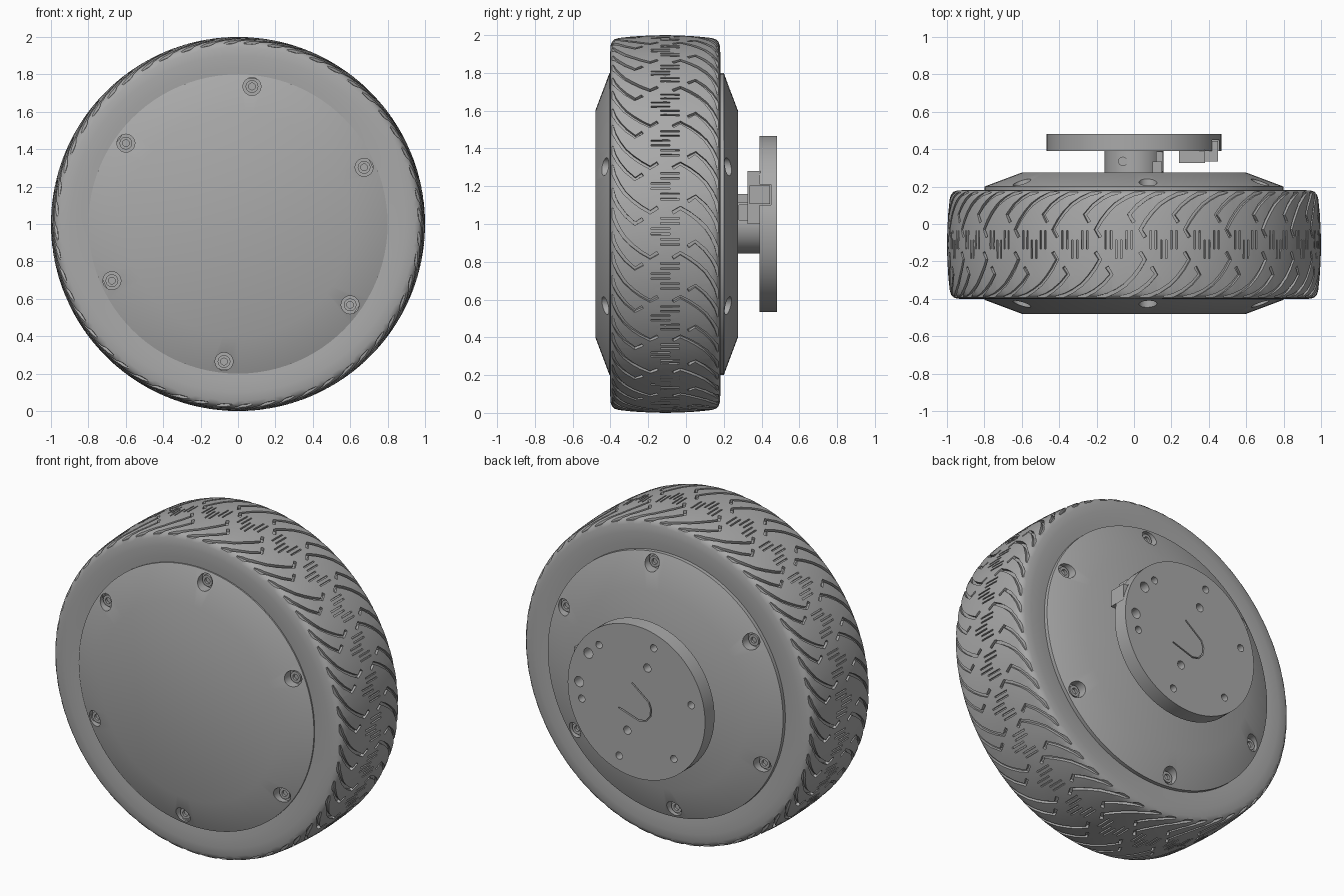
import bpy, bmesh
from math import sin, cos, pi, radians
from mathutils import Vector

if "Cube" in bpy.data.objects:
    bpy.data.objects.remove(bpy.data.objects["Cube"])

GREY = (0.4, 0.4, 0.4, 1)
grey = bpy.data.materials.new("plain grey")
grey.use_nodes = True
grey.diffuse_color = GREY
grey.node_tree.nodes["Principled BSDF"].inputs["Base Color"].default_value = GREY


def finish(bm, name):
    bmesh.ops.recalc_face_normals(bm, faces=bm.faces)
    mesh = bpy.data.meshes.new(name)
    bm.to_mesh(mesh)
    bm.free()
    mesh.materials.append(grey)
    obj = bpy.data.objects.new(name, mesh)
    bpy.context.collection.objects.link(obj)
    return obj


def add_revolve(bm, profile, segs, x=0, z=1, closed=False):
    """Spin (radius, y) points around an axis parallel to y."""
    rings = []
    for r, y in profile:
        if r == 0:
            rings.append([bm.verts.new((x, y, z))] * segs)
        else:
            rings.append([bm.verts.new((x + r * sin(2 * pi * i / segs), y,
                                        z + r * cos(2 * pi * i / segs))) for i in range(segs)])
    pairs = list(zip(rings, rings[1:]))
    if closed:
        pairs.append((rings[-1], rings[0]))
    for a, b in pairs:
        for i in range(segs):
            j = (i + 1) % segs
            bm.faces.new(list(dict.fromkeys((a[i], a[j], b[j], b[i]))))


def add_cylinder(bm, r, y0, y1, x=0, z=1, segs=24):
    add_revolve(bm, [(0, y0), (r, y0), (r, y1), (0, y1)], segs, x, z)


def add_box(bm, lo, hi):
    made = bmesh.ops.create_cube(bm, size=1)["verts"]
    for v in made:
        v.co = [lo[k] if v.co[k] < 0 else hi[k] for k in range(3)]


def cut(obj, cutter):
    cutter.hide_render = True
    mod = obj.modifiers.new("cut", 'BOOLEAN')
    mod.operation = 'DIFFERENCE'
    mod.solver = 'MANIFOLD'
    mod.object = cutter
    bpy.ops.object.select_all(action='DESELECT')
    bpy.context.view_layer.objects.active = obj
    obj.select_set(True)
    bpy.ops.object.modifier_apply(modifier=mod.name)
    bpy.data.objects.remove(cutter)


def polar(r, degrees):
    return r * cos(radians(degrees)), 1 + r * sin(radians(degrees))


# Tyre: rounded cross-section, mirrored about its mid plane
MID, REPEATS = -0.11, 26
half = [(0.78, 0.285), (0.84, 0.291), (0.90, 0.292), (0.945, 0.289), (0.965, 0.282),
        (0.978, 0.268), (0.985, 0.245), (0.993, 0.17), (0.998, 0.08)]
section = [(r, MID - w) for r, w in half] + [(1, MID)] + [(r, MID + w) for r, w in reversed(half)]
bm = bmesh.new()
add_revolve(bm, section, REPEATS * 6, closed=True)
tyre = finish(bm, "tyre")


# Tread grooves: ribbons following the tread, in (along, across) coordinates
def add_groove(bm, path, width, depth):
    pts = [Vector(p) for p in path]
    rows = []
    for i, p in enumerate(pts):
        a, b = pts[max(i - 1, 0)], pts[min(i + 1, len(pts) - 1)]
        t = (b - a).normalized()
        side = Vector((-t.y, t.x)) * width / 2
        row = []
        for q, out in ((p - side, 0), (p + side, 0), (p + side, 1), (p - side, 1)):
            r = 1.03 if out else 1 - 0.2 * q.y ** 2 - depth
            row.append(bm.verts.new((r * sin(q.x), MID + q.y, 1 + r * cos(q.x))))
        rows.append(row)
    bm.faces.new(rows[0])
    bm.faces.new(rows[-1])
    for a, b in zip(rows, rows[1:]):
        for i in range(4):
            j = (i + 1) % 4
            bm.faces.new((a[i], a[j], b[j], b[i]))


long_arc = [(0.30, 0.285), (0.24, 0.27), (0.19, 0.247), (0.14, 0.215), (0.10, 0.175),
            (0.065, 0.13), (0.035, 0.08), (0.06, 0.04)]
short_arc = [(0.41, 0.285), (0.355, 0.27), (0.31, 0.247), (0.26, 0.21), (0.215, 0.16), (0.24, 0.12)]
bm = bmesh.new()
for k in range(REPEATS):
    u0 = 2 * pi * k / REPEATS
    for arc in (long_arc, short_arc):
        add_groove(bm, [(u0 + u, v) for u, v in arc], 0.018, 0.02)
        add_groove(bm, [(u0 + 0.335 - u, -v) for u, v in arc], 0.018, 0.02)
    for i in range(6):
        u, v = u0 + 0.09 + 0.028 * i, 0.025 if i % 4 < 2 else -0.025
        add_groove(bm, [(u, v - 0.05), (u, v + 0.05)], 0.009, 0.012)
cut(tyre, finish(bm, "tread_cutter"))

# Hub: chamfered drum with six counterbored screw holes on each side
bm = bmesh.new()
add_revolve(bm, [(0, -0.48), (0.6, -0.48), (0.8, -0.405), (0.8, 0.2), (0.6, 0.275), (0, 0.275)], 96)
hub = finish(bm, "hub")
holes, screws = bmesh.new(), bmesh.new()
for k in range(6):
    x, z = polar(0.739, 24.2 + 60 * k)
    for bottom, out in ((-0.385, -1), (0.18, 1)):
        add_cylinder(holes, 0.048, bottom, bottom + out * 0.15, x, z)
        ring = [(0, -0.01), (0.034, -0.01), (0.034, 0.02), (0.018, 0.02), (0.018, 0.005), (0, 0.005)]
        add_revolve(screws, [(r, bottom + out * d) for r, d in ring], 20, x, z)
cut(hub, finish(holes, "hub_hole_cutter"))
hub_screws = finish(screws, "hub_screws")

# Axle collar between hub and flange, with a clamp slot and a set screw
bm = bmesh.new()
add_cylinder(bm, 0.157, 0.26, 0.4, segs=48)
collar = finish(bm, "axle_collar")
bm = bmesh.new()
add_box(bm, (0.06, 0.28, 1.02), (0.2, 0.385, 1.1))
cut(collar, finish(bm, "slot_cutter"))
bm = bmesh.new()
add_box(bm, (0.1, 0.275, 1.11), (0.15, 0.335, 1.16))
clamp_ear = finish(bm, "clamp_ear")
bm = bmesh.new()
bmesh.ops.create_cone(bm, cap_ends=True, segments=20, radius1=0.025, radius2=0.025, depth=0.06)
bmesh.ops.translate(bm, verts=bm.verts, vec=(-0.06, 0.335, 1.13))
set_screw = finish(bm, "set_screw")

# Mounting flange: disc with bolt holes, a rim notch and a curved groove
bm = bmesh.new()
add_cylinder(bm, 0.467, 0.39, 0.482, segs=96)
flange = finish(bm, "mounting_flange")
bm = bmesh.new()
bolts = [(0.38, 48 + 60 * k, 0.022) for k in range(6)]
bolts += [(0.39, 33, 0.031), (0.39, 3, 0.031), (0.24, 108, 0.025), (0.2, 288, 0.025)]
for r, angle, size in bolts:
    add_cylinder(bm, size, 0.41, 0.52, *polar(r, angle))
add_box(bm, (0.38, 0.35, 1.1), (0.5, 0.45, 1.21))
line = [(0.03, 0.11), (-0.085, 0.02), (-0.1, -0.02), (-0.095, -0.065),
        (-0.065, -0.1), (-0.02, -0.11), (0.12, -0.065)]
rows = []
for i, p in enumerate(line):
    a, b = Vector(line[max(i - 1, 0)]), Vector(line[min(i + 1, len(line) - 1)])
    t = (b - a).normalized() * 0.004
    rows.append([bm.verts.new((p[0] - s * t.y, y, 1 + p[1] + s * t.x))
                 for s, y in ((-1, 0.46), (1, 0.46), (1, 0.5), (-1, 0.5))])
bm.faces.new(rows[0])
bm.faces.new(rows[-1])
for a, b in zip(rows, rows[1:]):
    for i in range(4):
        j = (i + 1) % 4
        bm.faces.new((a[i], a[j], b[j], b[i]))
cut(flange, finish(bm, "flange_cutter"))

# Cable block behind the flange and the plug sitting in the notch
bm = bmesh.new()
add_box(bm, (0.24, 0.325, 1.0), (0.38, 0.395, 1.28))
cable_block = finish(bm, "cable_block")
bm = bmesh.new()
add_box(bm, (0.37, 0.335, 1.105), (0.45, 0.445, 1.205))
cable_plug = finish(bm, "cable_plug")

# Smooth shading with sharp edges kept
bpy.ops.object.select_all(action='DESELECT')
for obj in (tyre, hub, hub_screws, collar, set_screw, flange):
    obj.select_set(True)
    bpy.context.view_layer.objects.active = obj
bpy.ops.object.shade_smooth_by_angle(angle=radians(30))
